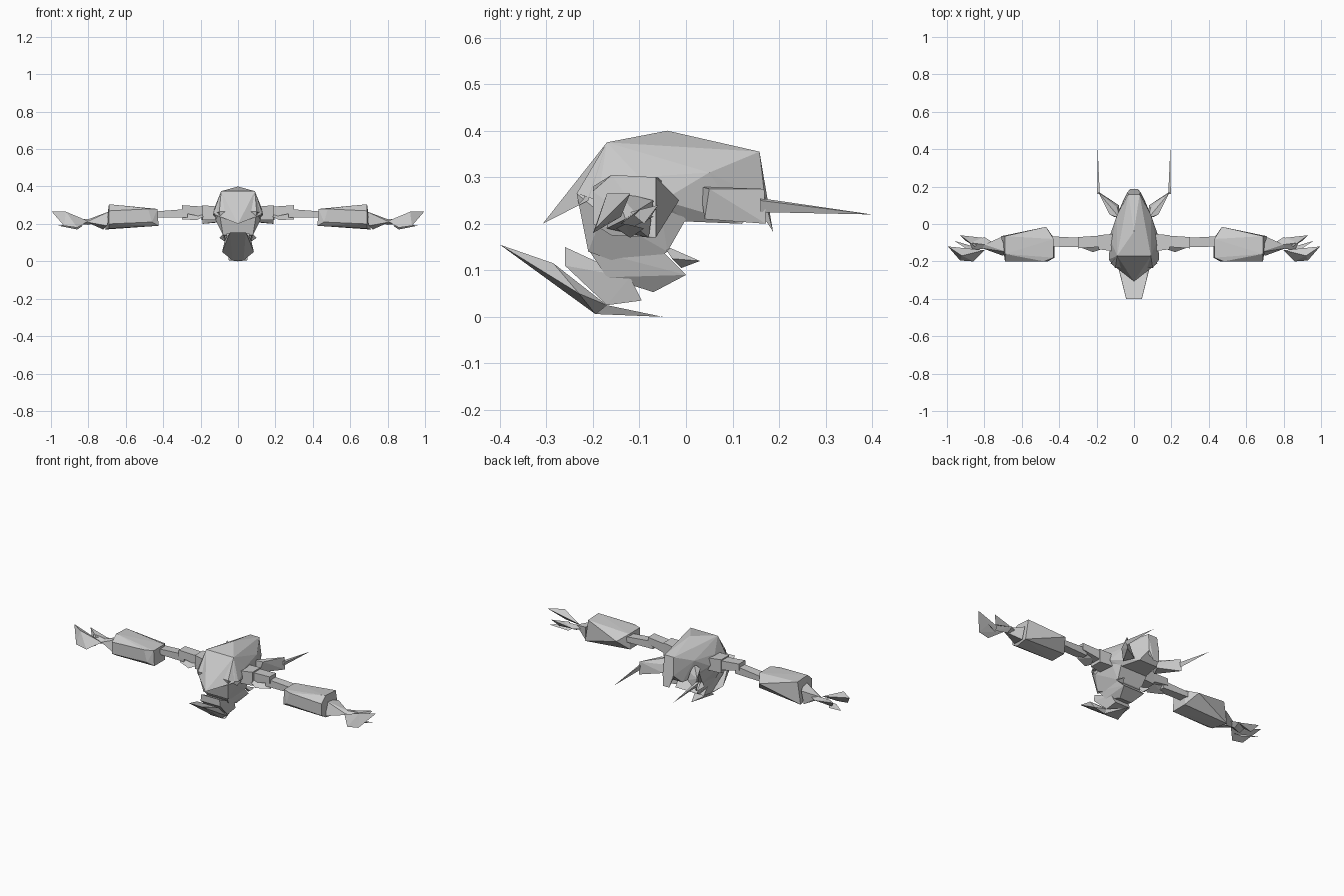
import bpy, bmesh


def hull(name, pts, sym=False, pair=False):
    """Faceted convex part. sym: points are reflected in x; pair: whole part is mirrored."""
    pts = [tuple(p) for p in pts]
    if sym:
        pts += [(-x, y, z) for x, y, z in pts if x > 1e-4]
    bm = bmesh.new()
    for p in pts:
        bm.verts.new(p)
    r = bmesh.ops.convex_hull(bm, input=bm.verts[:])
    loose = [v for v in bm.verts if not v.link_faces]
    bmesh.ops.delete(bm, geom=loose, context='VERTS')
    bmesh.ops.recalc_face_normals(bm, faces=bm.faces[:])
    me = bpy.data.meshes.new(name)
    bm.to_mesh(me)
    bm.free()
    ob = bpy.data.objects.new(name, me)
    bpy.context.collection.objects.link(ob)
    if pair:
        m = ob.modifiers.new("mirror", 'MIRROR')
        m.use_mirror_merge = False
    return ob


def limb(name, sections):
    """Four-sided tapered limb along x; sections are (x, y0, y1, z0, z1)."""
    pts = []
    for x, y0, y1, z0, z1 in sections:
        pts += [(x, y0, z0), (x, y1, z0), (x, y1, z1), (x, y0, z1)]
    return hull(name, pts, pair=True)


# Shell over the back
hull("back_shell", [
    (0, -0.04, 0.40), (0.09, -0.17, 0.375), (0.03, 0.158, 0.355),
    (0.035, 0.17, 0.25), (0.12, -0.10, 0.30), (0.09, 0.05, 0.31),
    (0.10, -0.235, 0.265), (0.135, -0.19, 0.25), (0.125, -0.05, 0.25),
    (0.085, 0.0, 0.205), (0.06, 0.12, 0.20)], sym=True)
hull("rear_point", [(0.03, 0.158, 0.355), (0.035, 0.17, 0.25),
                    (0.02, 0.187, 0.183), (0.03, 0.15, 0.24)], sym=True)

# Overhanging pointed visor in front
hull("front_visor", [(0, -0.308, 0.20), (0.09, -0.17, 0.375),
                     (0.125, -0.21, 0.25), (0, -0.225, 0.26)], sym=True)

# Chest and curled-under abdomen segments
hull("chest", [
    (0.10, -0.235, 0.265), (0.08, -0.21, 0.14), (0.12, -0.18, 0.22),
    (0.125, -0.06, 0.27), (0.09, 0.0, 0.21), (0.08, -0.04, 0.14),
    (0.06, -0.10, 0.10)], sym=True)
hull("abdomen_upper", [
    (0.075, -0.21, 0.145), (0.08, -0.06, 0.15), (0.07, 0.0, 0.09),
    (0.04, -0.07, 0.053), (0.06, -0.17, 0.085)], sym=True)
hull("abdomen_lower", [
    (0.06, -0.26, 0.15), (0.065, -0.26, 0.11), (0.05, -0.17, 0.025),
    (0.05, -0.095, 0.035), (0.06, -0.12, 0.085)], sym=True)

# Tail plate sweeping forward
hull("tail_plate", [
    (0.042, -0.40, 0.155), (0.07, -0.285, 0.115), (0.085, -0.23, 0.05),
    (0.03, -0.195, 0.006), (0.05, -0.17, 0.025)], sym=True)
hull("tail_heel", [(0.05, -0.195, 0.006), (0.05, -0.17, 0.025),
                   (0, -0.05, 0.0)], sym=True)

# Small side flaps below the chest
hull("side_flap", [(0.07, -0.05, 0.155), (0.09, 0.03, 0.12), (0.07, -0.01, 0.105),
                   (0.10, -0.03, 0.125)], pair=True)

# Rear fins with thin spikes
hull("rear_fin", [
    (0.075, 0.03, 0.28), (0.19, 0.168, 0.275), (0.19, 0.172, 0.20),
    (0.11, 0.04, 0.21), (0.13, 0.05, 0.275), (0.09, 0.09, 0.255),
    (0.08, 0.10, 0.21)], pair=True)
hull("rear_spike", [(0.183, 0.16, 0.255), (0.197, 0.16, 0.25), (0.187, 0.16, 0.225),
                    (0.194, 0.40, 0.22)], pair=True)

# Arms
limb("shoulder", [(0.08, -0.15, -0.05, 0.22, 0.29), (0.19, -0.135, -0.06, 0.22, 0.30)])
limb("upper_arm", [(0.15, -0.12, -0.06, 0.23, 0.29), (0.30, -0.13, -0.07, 0.26, 0.30)])
hull("arm_spur", [(0.16, -0.13, 0.25), (0.22, -0.15, 0.22), (0.30, -0.12, 0.225),
                  (0.29, -0.08, 0.26), (0.20, -0.08, 0.25)], pair=True)
limb("elbow", [(0.27, -0.125, -0.075, 0.235, 0.28), (0.46, -0.12, -0.065, 0.235, 0.265)])
hull("forearm", [
    (0.425, -0.18, 0.19), (0.425, -0.08, 0.19), (0.43, -0.18, 0.28), (0.43, -0.08, 0.28),
    (0.47, -0.015, 0.25), (0.48, -0.20, 0.28), (0.46, -0.20, 0.21),
    (0.69, -0.065, 0.30), (0.69, -0.16, 0.305), (0.69, -0.20, 0.27),
    (0.69, -0.20, 0.20), (0.71, -0.065, 0.17), (0.69, -0.16, 0.175)], pair=True)

# Wrist and claw hand
hull("wrist", [(0.68, -0.15, 0.27), (0.71, -0.07, 0.25), (0.70, -0.17, 0.19),
               (0.72, -0.08, 0.17), (0.81, -0.13, 0.21), (0.80, -0.11, 0.225)], pair=True)
hull("palm", [(0.72, -0.12, 0.22), (0.80, -0.07, 0.215), (0.88, -0.10, 0.23),
              (0.86, -0.14, 0.20), (0.80, -0.11, 0.195)], pair=True)
hull("outer_claw", [(0.80, -0.14, 0.215), (0.86, -0.20, 0.18), (0.93, -0.195, 0.19),
                    (0.92, -0.17, 0.265), (0.995, -0.12, 0.265), (0.90, -0.14, 0.23)], pair=True)
hull("inner_claw", [(0.80, -0.075, 0.215), (0.85, -0.12, 0.225), (0.93, -0.06, 0.24),
                    (0.90, -0.09, 0.20)], pair=True)
hull("thumb_claw", [(0.83, -0.15, 0.19), (0.86, -0.12, 0.17), (0.90, -0.13, 0.20),
                    (0.96, -0.09, 0.19)], pair=True)
